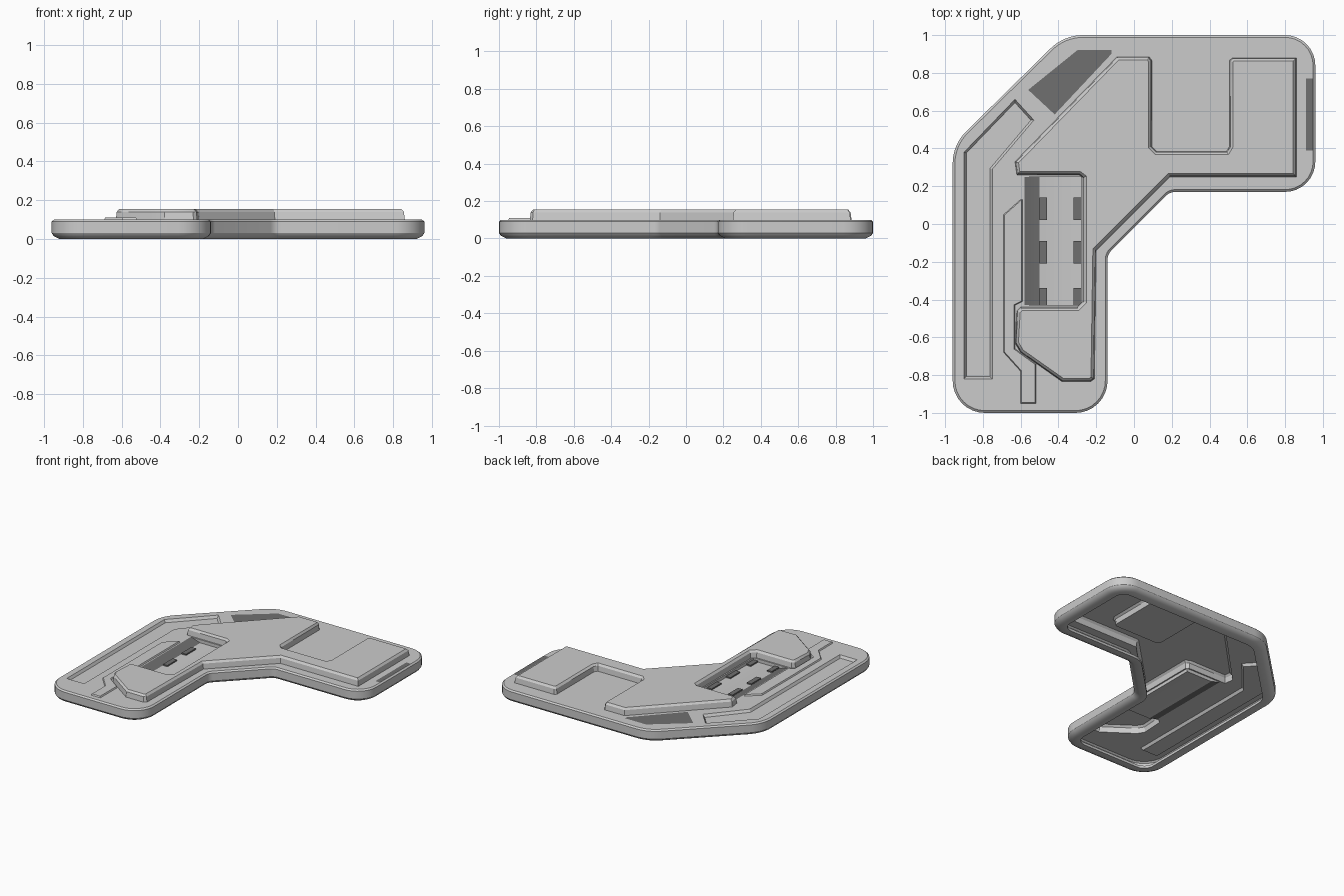
import bpy, bmesh, math
from mathutils import Vector

if "Cube" in bpy.data.objects:
    bpy.data.objects.remove(bpy.data.objects["Cube"])


def rounded(corners, seg=8):
    """Outline from (x, y, trim) corners; trim > 0 gives an exact arc."""
    out, n = [], len(corners)
    for i, (x, y, t) in enumerate(corners):
        p = Vector((x, y))
        if t == 0:
            out.append(p)
            continue
        a = (Vector(corners[i - 1][:2]) - p).normalized()
        b = (Vector(corners[(i + 1) % n][:2]) - p).normalized()
        w = math.sin(a.angle(b) / 2)
        for k in range(seg + 1):
            s = k / seg
            c0, c1, c2 = (1 - s) ** 2, 2 * w * s * (1 - s), s * s
            out.append((c0 * (p + a * t) + c1 * p + c2 * (p + b * t)) / (c0 + c1 + c2))
    return out


def outline(pts):
    """Counter-clockwise list of 2D vectors."""
    v = [Vector(p) for p in pts]
    area = sum(v[i - 1].x * v[i].y - v[i].x * v[i - 1].y for i in range(len(v)))
    return v if area > 0 else v[::-1]


def inset(pts, d):
    """Mitred inward offset of a counter-clockwise outline."""
    out, n = [], len(pts)
    for i, p in enumerate(pts):
        e1 = (p - pts[i - 1]).normalized()
        e2 = (pts[(i + 1) % n] - p).normalized()
        n1, n2 = Vector((-e1.y, e1.x)), Vector((-e2.y, e2.x))
        out.append(p + (n1 + n2) * (d / max(0.3, 1 + n1.dot(n2))))
    return out


def loft(name, rings, holes=(), mat=None):
    """Skin stacked (outline, z) rings and cap the last one, leaving holes open."""
    bm = bmesh.new()
    loops = [[bm.verts.new((p.x, p.y, z)) for p in pts] for pts, z in rings]
    n = len(loops[0])
    for a, b in zip(loops, loops[1:]):
        for i in range(n):
            j = (i + 1) % n
            if (a[i].co - a[j].co).length > 1e-6:
                bm.faces.new((a[i], a[j], b[j], b[i]))
    if holes:
        z, edges = rings[-1][1], []
        for lp in [loops[-1]] + [[bm.verts.new((p.x, p.y, z)) for p in h] for h in holes]:
            for i in range(len(lp)):
                pair = (lp[i - 1], lp[i])
                edges.append(bm.edges.get(pair) or bm.edges.new(pair))
        res = bmesh.ops.triangle_fill(bm, edges=edges, use_beauty=True, normal=(0, 0, 1))
        for f in res["geom"]:
            if isinstance(f, bmesh.types.BMFace):
                f.normal_update()
                if f.normal.z < 0:
                    f.normal_flip()
    else:
        bm.faces.new(loops[-1])
    me = bpy.data.meshes.new(name)
    bm.to_mesh(me)
    bm.free()
    ob = bpy.data.objects.new(name, me)
    bpy.context.collection.objects.link(ob)
    if mat:
        me.materials.append(mat)
    bpy.context.view_layer.objects.active = ob
    ob.select_set(True)
    bpy.ops.object.shade_smooth_by_angle(angle=math.radians(30))
    ob.select_set(False)
    return ob


def box_outline(x0, x1, y0, y1):
    return outline([(x0, y0), (x1, y0), (x1, y1), (x0, y1)])


grey = bpy.data.materials.new("light_grey")
grey.diffuse_color = (0.8, 0.8, 0.8, 1)
grey.use_nodes = True
grey.node_tree.nodes["Principled BSDF"].inputs["Base Color"].default_value = grey.diffuse_color
dark = bpy.data.materials.new("dark_grey")
dark.diffuse_color = (0.16, 0.16, 0.16, 1)
dark.use_nodes = True
dark.node_tree.nodes["Principled BSDF"].inputs["Base Color"].default_value = dark.diffuse_color
DECK = 0.10

# Outlines seen from above
shell = outline(rounded([
    (-0.96, -1, 0.17), (-0.14, -1, 0.17), (-0.14, -0.16, 0.03), (0.19, 0.17, 0.03),
    (0.96, 0.17, 0.16), (0.96, 1, 0.16), (-0.37, 1, 0.10), (-0.96, 0.42, 0.10)]))
body = outline([
    (-0.62, 0.26), (-0.63, 0.33), (-0.09, 0.885), (0.08, 0.885), (0.095, 0.865), (0.095, 0.41),
    (0.12, 0.385), (0.49, 0.385), (0.505, 0.41), (0.505, 0.865), (0.52, 0.88), (0.86, 0.88),
    (0.86, 0.25), (0.19, 0.25), (-0.20, -0.14), (-0.21, -0.82), (-0.23, -0.835),
    (-0.38, -0.835), (-0.60, -0.68), (-0.63, -0.63), (-0.62, -0.46), (-0.60, -0.44),
    (-0.30, -0.44), (-0.27, -0.41), (-0.27, 0.245), (-0.29, 0.26)])
channel = outline([(-0.90, -0.82), (-0.75, -0.82), (-0.75, 0.29), (-0.53, 0.55),
                   (-0.63, 0.66), (-0.90, 0.38)])
slot = box_outline(-0.58, -0.28, -0.43, 0.25)

# Open-bottomed shell: inner lip, chamfer, wall and deck with openings
loft("base_shell", [(inset(shell, 0.09), 0.02), (inset(shell, 0.09), 0),
                    (inset(shell, 0.04), 0), (inset(shell, 0.01), 0.015), (shell, 0.03),
                    (shell, 0.09), (inset(shell, 0.012), DECK)],
     holes=[body, channel, slot])

# Raised body with bevelled edge
loft("raised_body", [(body, DECK), (inset(body, 0.005), 0.14), (inset(body, 0.018), 0.155)])

# Sunken side channel
loft("side_channel", [(channel, DECK), (inset(channel, 0.012), 0.08)])

# Shallow sunken slot whose left side is a dark slope
tray = loft("slot_tray", [(slot, DECK), (box_outline(-0.50, -0.28, -0.43, 0.25), 0.075)],
            mat=grey)
tray.data.materials.append(dark)
for poly in tray.data.polygons:
    if poly.normal.x > 0.1:
        poly.material_index = 1

# Low blocks along both sides of the slot
for i, (y0, y1) in enumerate(((0.02, 0.14), (-0.21, -0.09), (-0.43, -0.34))):
    for side, x in (("left", -0.48), ("right", -0.30)):
        blk = box_outline(x - 0.019, x + 0.019, y0, y1)
        loft(f"slot_block_{side}_{i + 1}", [(blk, 0.075), (blk, 0.085)], mat=dark)

# Thin stepped plate beside the slot
step = outline([(-0.60, 0.13), (-0.69, 0.05), (-0.69, -0.68), (-0.60, -0.78), (-0.60, -0.95),
                (-0.52, -0.95), (-0.52, -0.74), (-0.63, -0.66), (-0.63, -0.43),
                (-0.59, -0.41), (-0.59, 0.13)])
loft("stepped_plate", [(step, DECK), (inset(step, 0.005), 0.11)])

# Dark inlays, nearly flush with the deck and rim
inlay = outline([(-0.56, 0.71), (-0.30, 0.92), (-0.12, 0.92), (-0.12, 0.90), (-0.42, 0.58)])
for name, pts in (("deck_inlay", inlay), ("rim_inlay", box_outline(0.91, 0.948, 0.39, 0.77))):
    loft(name, [(pts, DECK + 0.001)], mat=dark)
